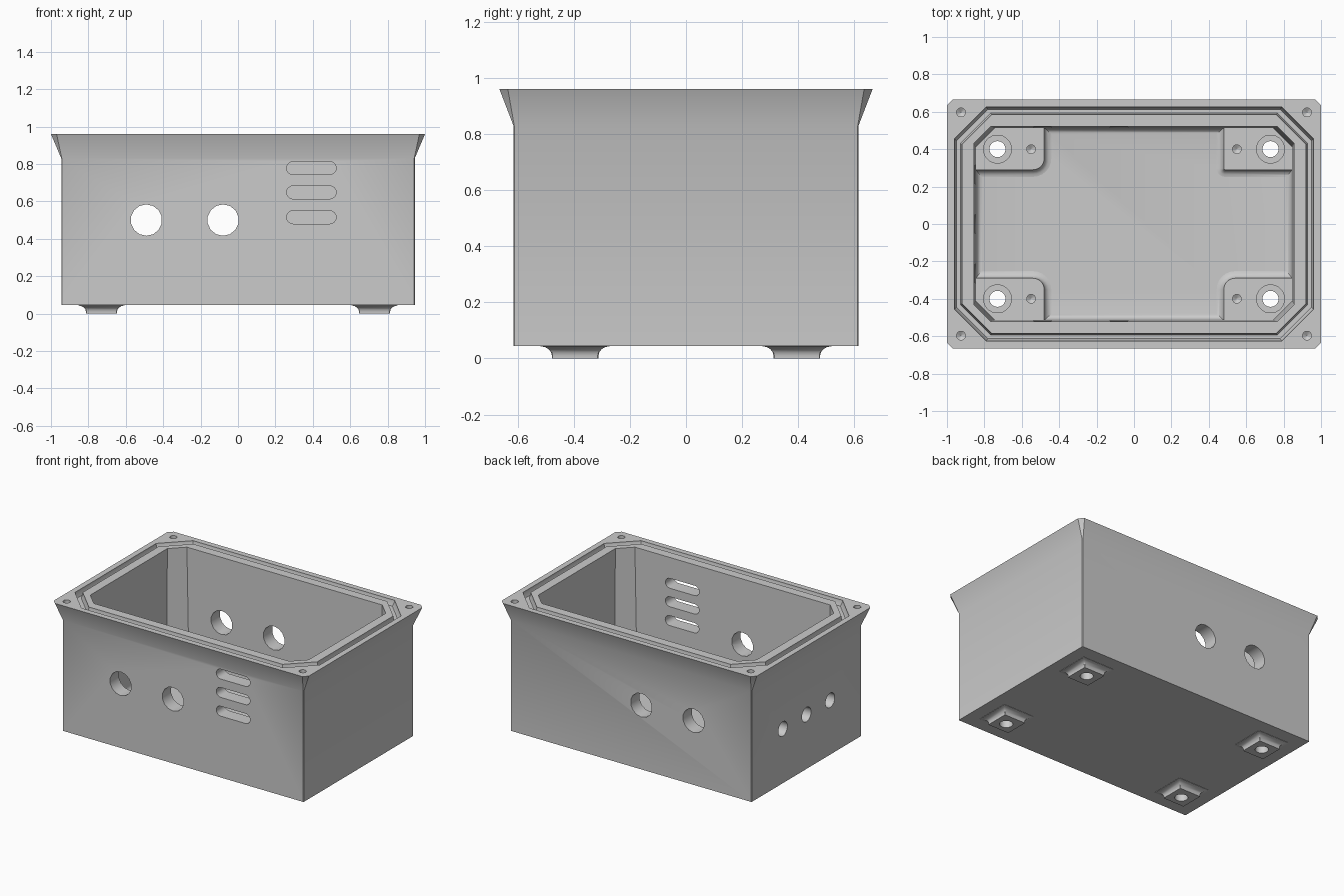
import bpy, bmesh
from math import sin, cos, pi

if "Cube" in bpy.data.objects:
    bpy.data.objects.remove(bpy.data.objects["Cube"])

FLOOR, PAD, TOP = 0.13, 0.17, 0.96
QUADS = [(sx, sy) for sx in (-1, 1) for sy in (-1, 1)]


def octagon(hx, hy, c, z, cx=0, cy=0):
    """Rectangle with chamfered corners at height z."""
    pts = [(hx, hy - c), (hx - c, hy), (c - hx, hy), (-hx, hy - c),
           (-hx, c - hy), (c - hx, -hy), (hx - c, -hy), (hx, c - hy)]
    return [(cx + x, cy + y, z) for x, y in pts]


def circle(r, x, y, z, n=12):
    return [(x + r * cos(2 * pi * (i + .5) / n), y + r * sin(2 * pi * (i + .5) / n), z) for i in range(n)]


def loft(bm, rings, closed=False):
    """Skin a list of rings; closed joins the last ring to the first."""
    vs = [[bm.verts.new(p) for p in r] for r in rings]
    n = len(vs[0])
    pairs = list(zip(vs, vs[1:])) + ([(vs[-1], vs[0])] if closed else [])
    for a, b in pairs:
        for i in range(n):
            j = (i + 1) % n
            bm.faces.new((a[i], a[j], b[j], b[i]))
    if not closed:
        bm.faces.new(vs[0][::-1])
        bm.faces.new(vs[-1])


def finish(bm, name):
    bmesh.ops.recalc_face_normals(bm, faces=bm.faces)
    me = bpy.data.meshes.new(name)
    bm.to_mesh(me)
    bm.free()
    ob = bpy.data.objects.new(name, me)
    bpy.context.collection.objects.link(ob)
    return ob


def combine(target, bm, op, name):
    """Apply a boolean with a temporary helper mesh."""
    tool = finish(bm, name)
    tool.hide_render = True
    mod = target.modifiers.new(name, 'BOOLEAN')
    mod.operation, mod.solver, mod.object = op, 'EXACT', tool
    bpy.context.view_layer.objects.active = target
    bpy.ops.object.modifier_apply(modifier=mod.name)
    bpy.data.objects.remove(tool)


# Outer shell with flared rim
bm = bmesh.new()
loft(bm, [octagon(.945, .615, .003, .045), octagon(.945, .615, .003, .83),
          octagon(1, .665, .03, TOP)])
box = finish(bm, "enclosure_box")

# Cavity with rounded floor edge
bm = bmesh.new()
rings = []
for i in range(5):
    a = i * pi / 8
    o = .035 * (1 - sin(a))
    rings.append(octagon(.845 - o, .513 - o, .1, FLOOR + .035 * (1 - cos(a))))
loft(bm, rings + [octagon(.857, .522, .09, TOP + .05)])
combine(box, bm, 'DIFFERENCE', "cavity_cutter")

# Corner pads on the floor, with concave fillet skirts
bm = bmesh.new()
for sx, sy in QUADS:
    cr = .006 if sx > 0 and sy > 0 else .06

    def outline(o, z):
        r = cr + o
        pts = [(.88, .29 - o), (.88, .55), (.48 - o, .55)]
        pts += [(.48 + cr + r * cos(pi + k * pi / 12), .29 + cr + r * sin(pi + k * pi / 12)) for k in range(7)]
        return [(sx * x, sy * y, z) for x, y in pts]
    rings = [outline(.038, FLOOR - .03)]
    for i in range(5):
        a = i * pi / 8
        rings.append(outline(.038 * (1 - sin(a)), FLOOR + .001 + (PAD - FLOOR - .001) * (1 - cos(a))))
    loft(bm, rings)
combine(box, bm, 'UNION', "floor_pads")

# Feet with concave flare
bm = bmesh.new()
for sx, sy in QUADS:
    rings = [octagon(.083, .083, .003, 0, sx * .73, sy * .395)]
    for i in range(5):
        a = i * pi / 8
        h = .083 + .04 * (1 - cos(a))
        rings.append(octagon(h, h, .003, .01 + .033 * sin(a), sx * .73, sy * .395))
    rings.append(octagon(.123, .123, .003, .07, sx * .73, sy * .395))
    loft(bm, rings)
combine(box, bm, 'UNION', "feet")

# Seal groove in the rim
bm = bmesh.new()
loft(bm, [octagon(.96, .625, .17, TOP + .02), octagon(.96, .625, .17, TOP - .01),
          octagon(.948, .613, .167, TOP - .04), octagon(.928, .593, .162, TOP - .04),
          octagon(.92, .585, .16, TOP - .01), octagon(.92, .585, .16, TOP + .02)], closed=True)
combine(box, bm, 'DIFFERENCE', "groove_cutter")

# Vertical holes: mounting holes with counterbore, pad pilots, rim screws
bm = bmesh.new()
for sx, sy in QUADS:
    x, y = sx * .73, sy * .4
    loft(bm, [circle(.043, x, y, -.05, 24), circle(.043, x, y, PAD - .03, 24),
              circle(.075, x, y, PAD - .03, 24), circle(.075, x, y, PAD + .1, 24)])
    for x, y, r, z, d in ((.55, .4, .024, PAD, .05), (.925, .597, .024, TOP, .09)):
        x, y = x * sx, y * sy
        loft(bm, [circle(.001, x, y, z - d - .015), circle(r, x, y, z - d), circle(r, x, y, z + .03)])
combine(box, bm, 'DIFFERENCE', "vertical_hole_cutter")

# Side openings: round holes front and back, vent slots, left end holes
bm = bmesh.new()
for x in (-.49, -.08):
    ring = circle(.084, x, .5, 0, 14)
    loft(bm, [[(px, y, pz) for px, pz, _ in ring] for y in (-.8, .8)])
for z in (.515, .648, .778):
    arc = []
    for cx, start in ((.49, -pi / 2), (.295, pi / 2)):
        arc += [(cx + .035 * cos(start + k * pi / 8), z + .035 * sin(start + k * pi / 8)) for k in range(9)]
    loft(bm, [[(px, y, pz) for px, pz in arc] for y in (-.8, -.3)])
for y in (-.265, 0, .265):
    ring = circle(.052, y, .43, 0, 14)
    loft(bm, [[(x, py, pz) for py, pz, _ in ring] for x in (-1.1, -.6)])
combine(box, bm, 'DIFFERENCE', "side_hole_cutter")

# Smooth the curved fillets and holes, keep edges sharp
box.select_set(True)
bpy.context.view_layer.objects.active = box
bpy.ops.object.shade_smooth_by_angle(angle=0.55)
